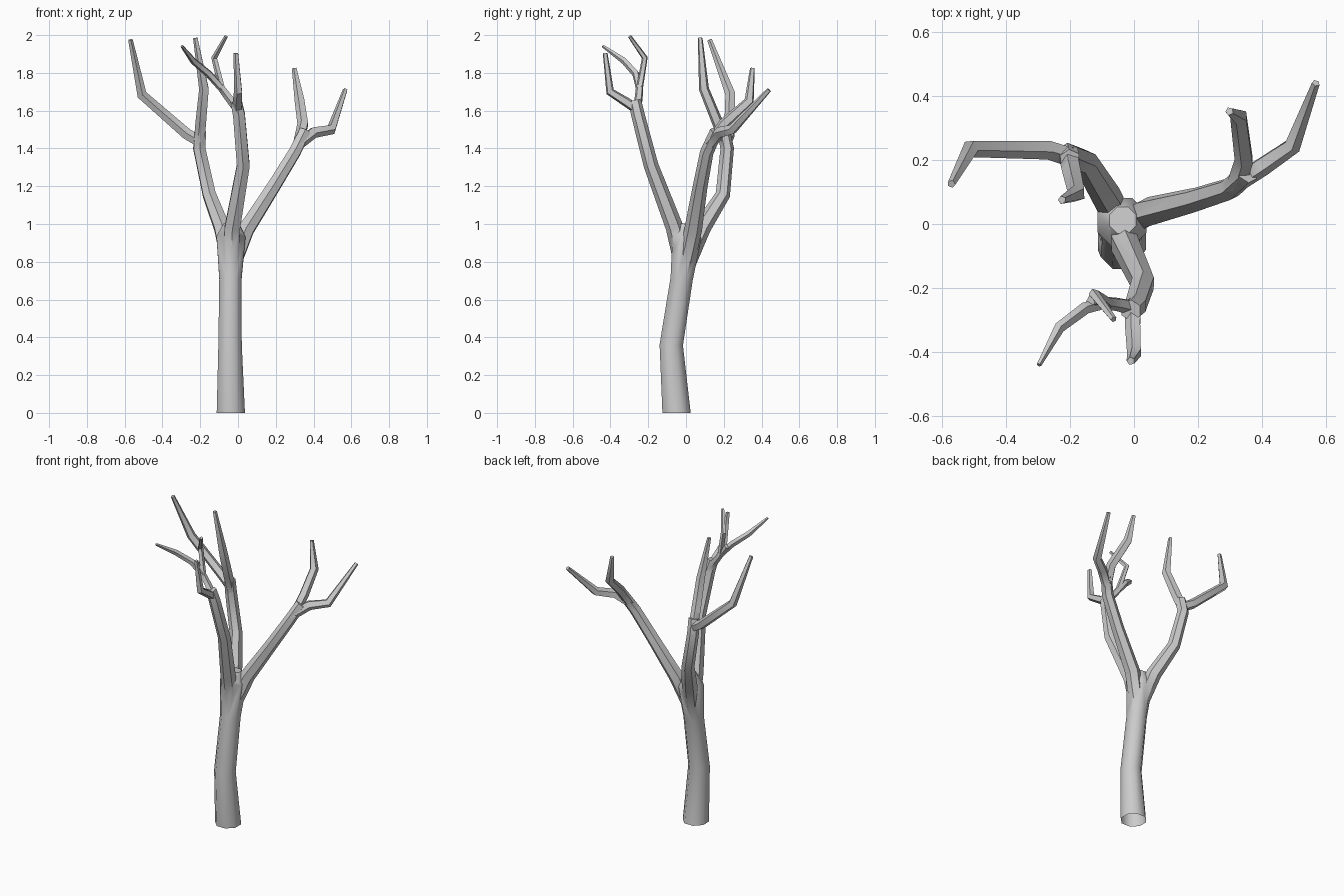
import bpy, bmesh, math
from mathutils import Vector

if "Cube" in bpy.data.objects:
    bpy.data.objects.remove(bpy.data.objects["Cube"])


def tube(name, path, radii, sides):
    """Closed tapering tube along a path."""
    bm = bmesh.new()
    rings, prev, side = [], None, Vector((1, 0, 0))
    for i, p in enumerate(path):
        a = (p - path[i - 1]).normalized() if i else Vector()
        b = (path[i + 1] - p).normalized() if i + 1 < len(path) else Vector()
        t = (a + b).normalized() if p.z > 0 else Vector((0, 0, 1))
        if prev:
            side = prev.rotation_difference(t) @ side
        side = (side - t * side.dot(t)).normalized()
        up, prev = t.cross(side), t
        angles = [2 * math.pi * (k + 0.5) / sides for k in range(sides)]
        rings.append([bm.verts.new(p + radii[i] * (side * math.cos(u) + up * math.sin(u)))
                      for u in angles])
    for r0, r1 in zip(rings, rings[1:]):
        for k in range(sides):
            n = (k + 1) % sides
            bm.faces.new((r0[k], r0[n], r1[n], r1[k]))
    bm.faces.new(rings[0][::-1])
    bm.faces.new(rings[-1])
    mesh = bpy.data.meshes.new(name)
    bm.to_mesh(mesh)
    bm.free()
    ob = bpy.data.objects.new(name, mesh)
    bpy.context.collection.objects.link(ob)
    return ob


def fuse(name, path, radii, sides):
    """Union a new tube into the tree."""
    part = tube(name, path, radii, sides)
    mod = tree.modifiers.new(name, 'BOOLEAN')
    mod.operation, mod.solver, mod.object = 'UNION', 'MANIFOLD', part
    bpy.context.view_layer.update()
    bpy.ops.object.modifier_apply(modifier=mod.name)
    bpy.data.objects.remove(part)


paths = {}


def limb(name, *points):
    """Main limb growing out of the trunk core."""
    tips = [Vector(p) for p in points]
    path = [Vector((-.038, -.01, .75)).lerp(tips[0], .05)] + tips
    paths[name] = path
    fuse(name, path, [.045, .047, .039, .036, .034], 6)


def fork(parent, name, thick, *points, tip=.013):
    """Thinner branch starting inside the end of its parent."""
    a, b = paths[parent][-2:]
    path = [a.lerp(b, .4)] + [Vector(p) for p in points]
    paths[name] = path
    radii = [.031 * thick] * (len(path) - 2) + [.028 * thick, tip]
    fuse(name, path, radii, 5)


# trunk, slightly bowed and flared at the crotch
trunk = [(-.038, -.05, 0), (-.042, -.078, .36), (-.04, -.023, .71), (-.037, .005, .93), (-.035, .012, 1)]
tree = tube("tree", [Vector(p) for p in trunk], [.081, .067, .064, .083, .045], 8)
bpy.context.view_layer.objects.active = tree

# right limb and forks
limb("right", (.043, .038, .97), (.19, .075, 1.2), (.3, .11, 1.38), (.355, .16, 1.49))
fork("right", "right_up", 1, (.345, .2, 1.53), (.328, .335, 1.65), (.298, .352, 1.825))
fork("right", "right_out", 1, (.4, .18, 1.485), (.495, .245, 1.5), (.568, .44, 1.71))

# back left limb and forks
limb("back", (-.085, .085, .98), (-.152, .195, 1.155), (-.205, .218, 1.4), (-.2, .2, 1.49))
fork("back", "back_out", 1, (-.27, .232, 1.475), (-.51, .236, 1.685), (-.57, .125, 1.975))
fork("back", "back_up", 1, (-.195, .17, 1.53), (-.178, .095, 1.715), (-.225, .075, 1.985))

# front limb, forks and twigs
limb("front", (-.03, -.06, .98), (.028, -.185, 1.31), (.005, -.255, 1.58), (-.01, -.27, 1.65))
fork("front", "front_up", .85, (-.002, -.315, 1.645), (.002, -.402, 1.7), (-.01, -.428, 1.905))
fork("front", "front_left", .8, (-.05, -.25, 1.67), (-.135, -.24, 1.785), tip=.018)
fork("front_left", "twig_up", .6, (-.125, -.218, 1.88), (-.063, -.298, 1.993), tip=.01)
fork("front_left", "twig_left", .65, (-.155, -.265, 1.795), (-.235, -.325, 1.862), (-.297, -.44, 1.942), tip=.008)

# open the trunk at the ground
bm = bmesh.new()
bm.from_mesh(tree.data)
base = [f for f in bm.faces if all(v.co.z < .001 for v in f.verts)]
bmesh.ops.delete(bm, geom=base, context='FACES')
bm.to_mesh(tree.data)
bm.free()

tree.select_set(True)
bpy.ops.object.shade_smooth_by_angle(angle=math.radians(47))
